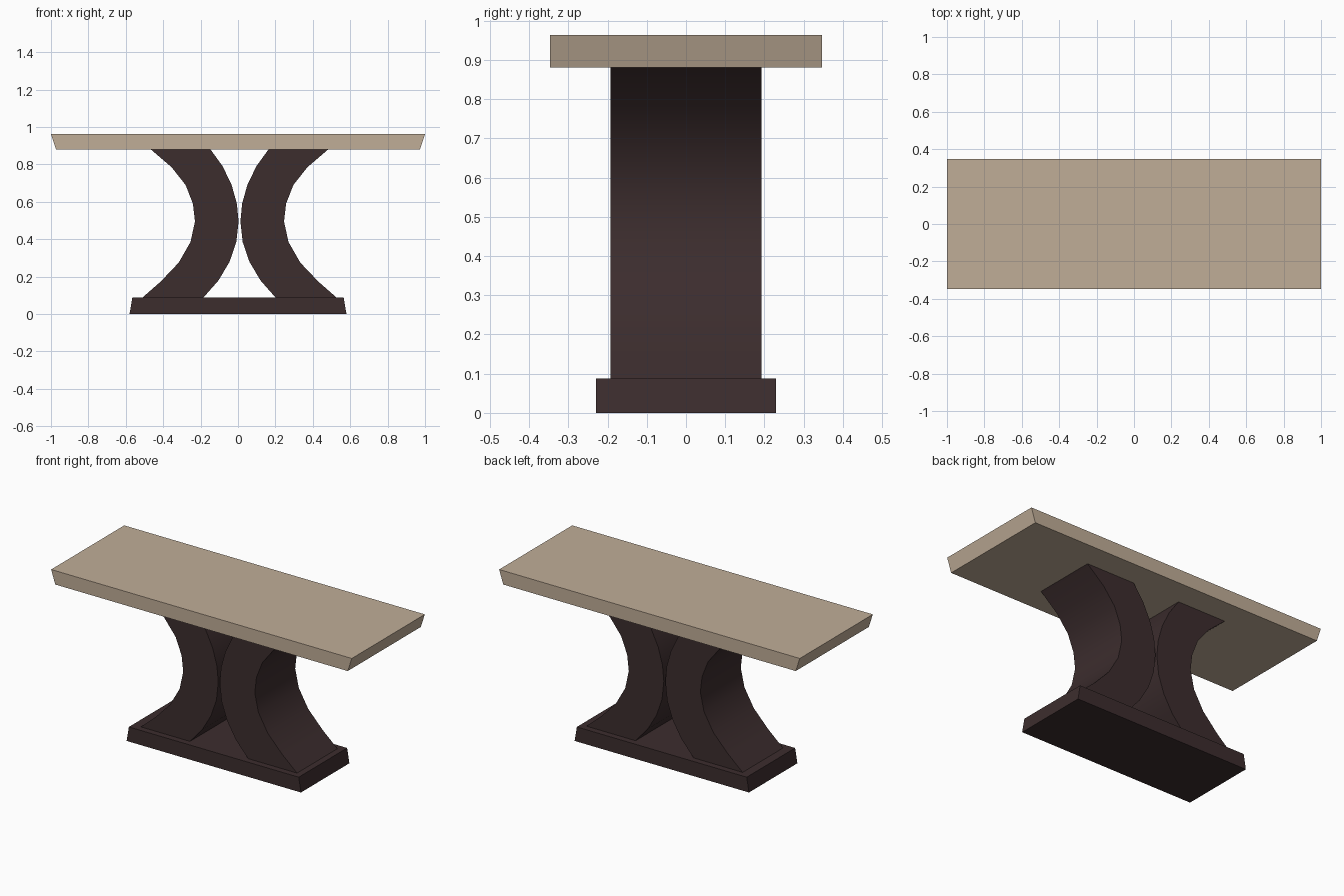
import bpy
import bmesh
import math

if "Cube" in bpy.data.objects:
    bpy.data.objects.remove(bpy.data.objects["Cube"], do_unlink=True)


def make_material(name, colour):
    mat = bpy.data.materials.new(name)
    mat.use_nodes = True
    mat.diffuse_color = colour
    mat.node_tree.nodes["Principled BSDF"].inputs["Base Color"].default_value = colour
    return mat


def extrude_profile(name, profile, half_depth, mat, smooth=False):
    """Extrude an (x, z) outline along y, centred on y = 0."""
    bm = bmesh.new()
    face = bm.faces.new([bm.verts.new((x, -half_depth, z)) for x, z in profile])
    result = bmesh.ops.extrude_face_region(bm, geom=[face])
    moved = [v for v in result["geom"] if isinstance(v, bmesh.types.BMVert)]
    bmesh.ops.translate(bm, verts=moved, vec=(0, 2 * half_depth, 0))
    bmesh.ops.recalc_face_normals(bm, faces=bm.faces)
    mesh = bpy.data.meshes.new(name)
    bm.to_mesh(mesh)
    bm.free()
    mesh.materials.append(mat)
    obj = bpy.data.objects.new(name, mesh)
    bpy.context.collection.objects.link(obj)
    if smooth:
        bpy.ops.object.select_all(action="DESELECT")
        obj.select_set(True)
        bpy.context.view_layer.objects.active = obj
        bpy.ops.object.shade_smooth_by_angle(angle=math.radians(35))
    return obj


def slab(name, bottom_half, top_half, z0, z1, half_depth, mat):
    profile = [(-bottom_half, z0), (bottom_half, z0), (top_half, z1), (-top_half, z1)]
    return extrude_profile(name, profile, half_depth, mat)


tan = make_material("light tan wood", (0.53, 0.42, 0.312, 1))
dark = make_material("dark brown wood", (0.045, 0.026, 0.027, 1))

BASE_TOP, TOP_UNDERSIDE = 0.088, 0.88

# Table top and foot, both with slanted ends
slab("table_top", 0.973, 1.0, TOP_UNDERSIDE, 0.963, 0.347, tan)
slab("base", 0.58, 0.565, 0, BASE_TOP, 0.23, dark)

# Two curved legs, back to back
inner = [(0.155, TOP_UNDERSIDE), (0.09, 0.79), (0.042, 0.69), (0.014, 0.59), (0.005, 0.495),
         (0.017, 0.385), (0.053, 0.28), (0.112, 0.18), (0.193, BASE_TOP)]
outer = [(0.519, BASE_TOP), (0.42, 0.175), (0.325, 0.275), (0.262, 0.385), (0.238, 0.495),
         (0.249, 0.59), (0.288, 0.69), (0.363, 0.785), (0.474, TOP_UNDERSIDE)]
for name, side in (("left_leg", 1), ("right_leg", -1)):
    profile = [(0.008 + side * x, z) for x, z in inner + outer]
    extrude_profile(name, profile, 0.192, dark, smooth=True)
